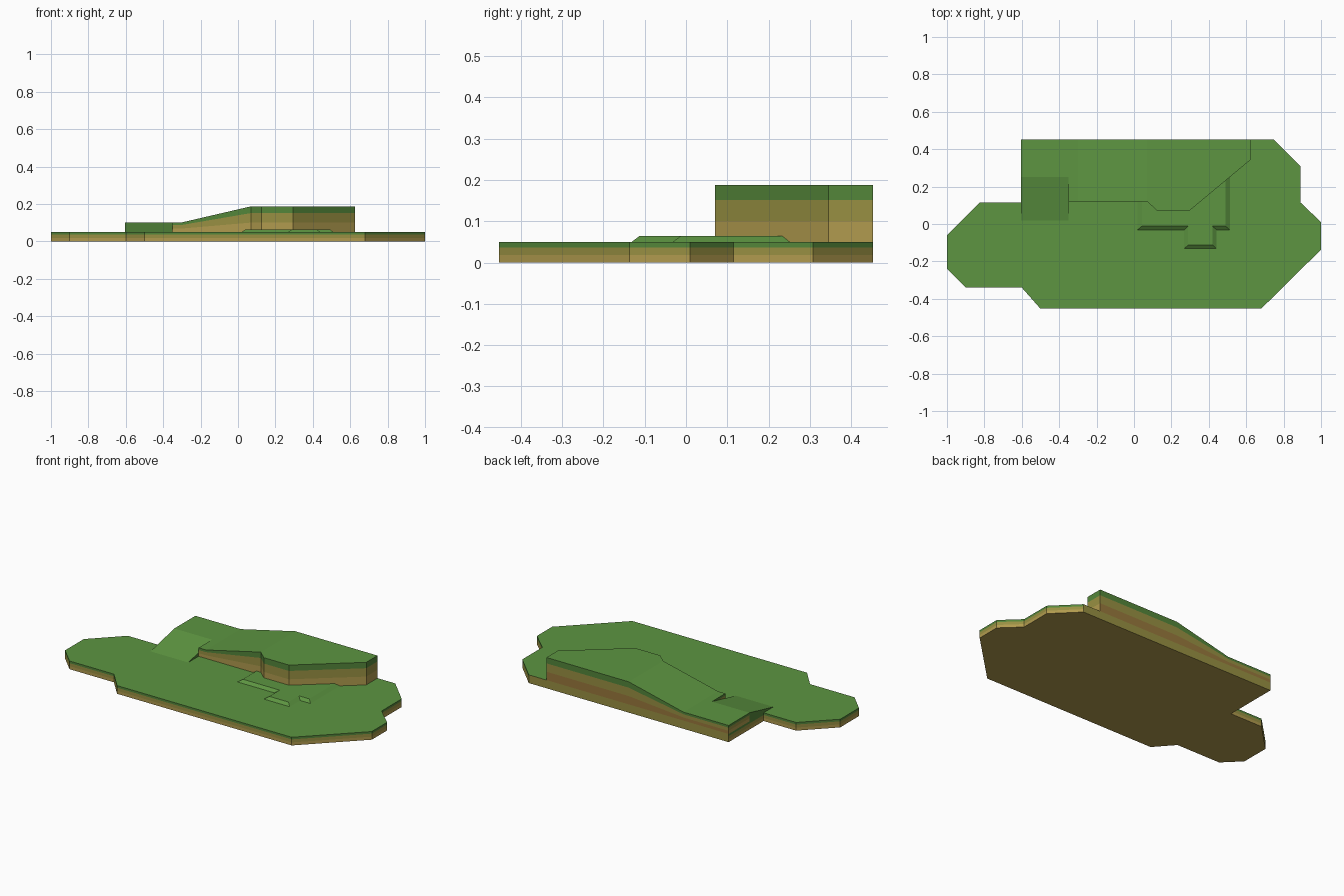
import bpy, bmesh

if "Cube" in bpy.data.objects:
    bpy.data.objects.remove(bpy.data.objects["Cube"])


def material(name, r, g, b):
    lin = lambda c: ((c / 255 + 0.055) / 1.055) ** 2.4
    m = bpy.data.materials.new(name)
    m.diffuse_color = (lin(r), lin(g), lin(b), 1)
    m.use_nodes = True
    m.node_tree.nodes["Principled BSDF"].inputs["Base Color"].default_value = m.diffuse_color
    return m


MATS = [material("grass", 93, 149, 65), material("mossy_green", 84, 134, 58),
        material("olive_earth", 152, 144, 66), material("tan_earth", 177, 155, 78),
        material("brown_earth", 152, 120, 60)]
GRASS, MOSS, OLIVE, TAN, BROWN = range(5)
BACK = 0.453


def finish(name, bm):
    mesh = bpy.data.meshes.new(name)
    bm.normal_update()
    bm.to_mesh(mesh)
    bm.free()
    for m in MATS:
        mesh.materials.append(m)
    ob = bpy.data.objects.new(name, mesh)
    bpy.context.collection.objects.link(ob)


def terrace(name, outline, low, top, bands, back_bands, bottom=False, folds=()):
    """Cliff walls in coloured bands over a counter-clockwise outline, with a grass top."""
    bm = bmesh.new()
    rings = [[bm.verts.new((x, y, low + (top(x) - low) * f)) for x, y in outline]
             for f in (0, 0.37, 0.74, 1)]
    n = len(outline)
    for k in range(3):
        for i in range(n):
            j = (i + 1) % n
            f = bm.faces.new((rings[k][i], rings[k][j], rings[k + 1][j], rings[k + 1][i]))
            at_back = outline[i][1] == BACK and outline[j][1] == BACK
            f.material_index = (back_bands if at_back else bands)[k]
    face = bm.faces.new(rings[3])
    # fold the top surface where the slope changes
    for a, b in folds:
        va, vb = rings[3][a], rings[3][b]
        face = next(f for f in bm.faces if va in f.verts and vb in f.verts)
        bmesh.utils.face_split(face, va, vb)
    if bottom:
        bm.faces.new(rings[0][::-1]).material_index = TAN
    finish(name, bm)


# Ground slab
slab = [(-1, -0.24), (-0.9, -0.34), (-0.6, -0.34), (-0.5, -BACK), (0.68, -BACK),
        (1, -0.137), (1, 0.01), (0.89, 0.115), (0.89, 0.308), (0.745, BACK),
        (-0.605, BACK), (-0.605, 0.115), (-0.825, 0.115), (-1, -0.06)]
terrace("ground_slab", slab, 0, lambda x: 0.05, (TAN, OLIVE, MOSS),
        (OLIVE, OLIVE, OLIVE), bottom=True)

# Raised plateau: low shelf, long ramp, high terrace
plateau = [(-0.605, BACK), (-0.605, 0.25), (-0.35, 0.25), (-0.35, 0.12), (-0.3, 0.12),
           (0.07, 0.12), (0.125, 0.07), (0.295, 0.07), (0.625, 0.345), (0.625, BACK),
           (0.07, BACK), (-0.3, BACK)]


def plateau_top(x):
    t = min(1, max(0, (x + 0.3) / 0.37))
    return 0.102 + 0.086 * t


terrace("plateau", plateau, 0.05, plateau_top, (TAN, OLIVE, MOSS),
        (BROWN, OLIVE, MOSS), folds=((4, 11), (5, 10)))

# Access slope up to the low shelf
bm = bmesh.new()
l, r = [[bm.verts.new((x, y, z)) for y, z in ((0.02, 0.05), (0.25, 0.05), (0.25, 0.102))]
        for x in (-0.605, -0.35)]
bm.faces.new((l[0], r[0], r[2], l[2]))
for tri in (l[::-1], r):
    bm.faces.new(tri).material_index = MOSS
finish("access_slope", bm)

# Low stepped pad with sloping edges in front of the cliff
foot = [(0.018, 0.15), (0.018, -0.032), (0.268, -0.032), (0.268, -0.132), (0.442, -0.132),
        (0.442, -0.032), (0.512, -0.032), (0.512, 0.265), (0.3, 0.15)]
crest = [(0.042, 0.15), (0.042, -0.012), (0.29, -0.012), (0.29, -0.112), (0.42, -0.112),
         (0.42, -0.012), (0.49, -0.012), (0.49, 0.25), (0.3, 0.15)]
bm = bmesh.new()
lo = [bm.verts.new((x, y, 0.05)) for x, y in foot]
hi = [bm.verts.new((x, y, 0.065)) for x, y in crest]
for i in range(len(lo)):
    j = (i + 1) % len(lo)
    bm.faces.new((lo[i], lo[j], hi[j], hi[i]))
bm.faces.new(hi)
finish("low_pad", bm)
